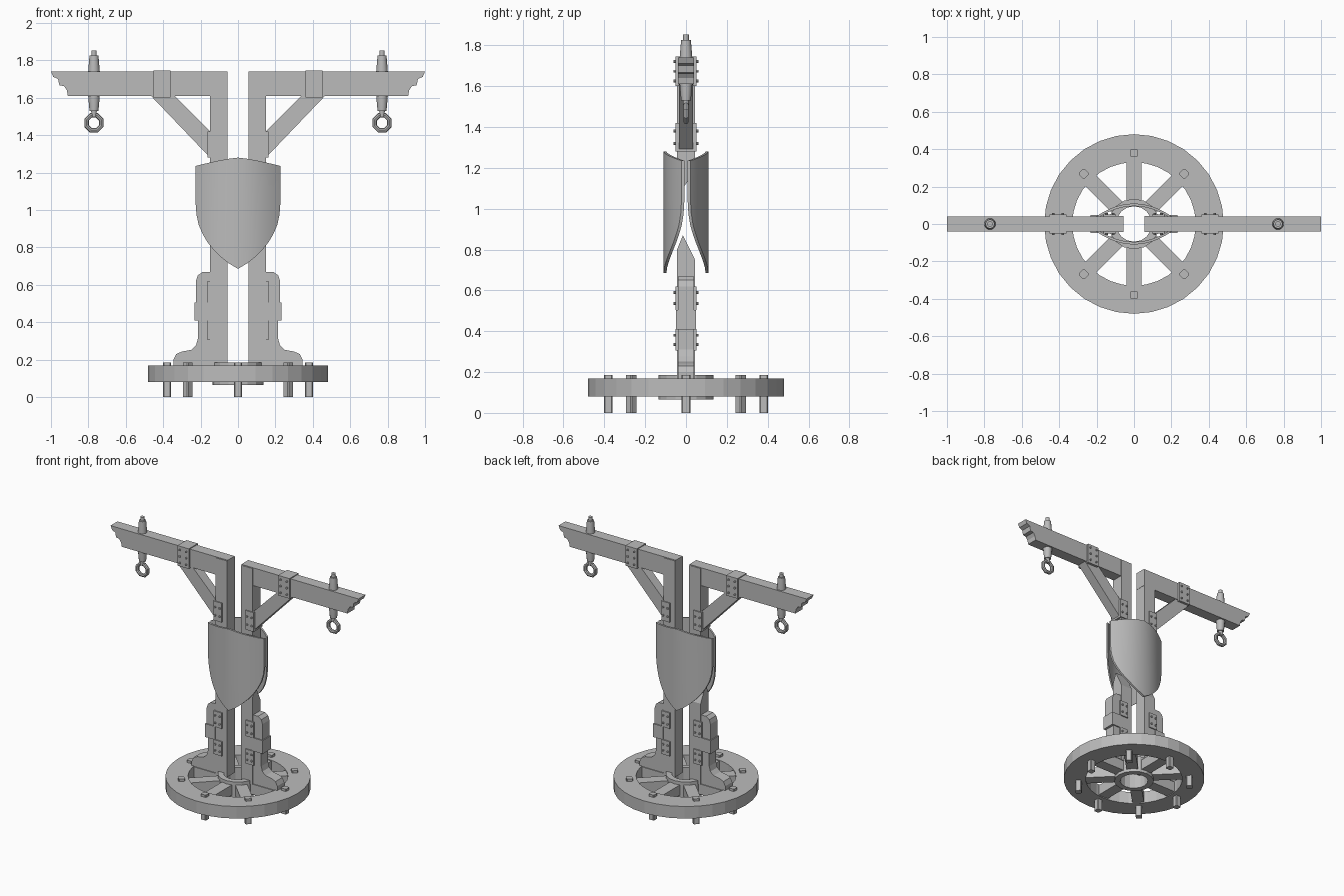
import bpy, bmesh, math
from mathutils import Matrix, Vector

if "Cube" in bpy.data.objects:
    bpy.data.objects.remove(bpy.data.objects["Cube"])

grey = bpy.data.materials.new("plain_grey")
grey.diffuse_color = (0.5, 0.5, 0.5, 1)
grey.use_nodes = True
grey.node_tree.nodes["Principled BSDF"].inputs["Base Color"].default_value = grey.diffuse_color


def finish(bm, name, smooth=False):
    bmesh.ops.recalc_face_normals(bm, faces=bm.faces)
    mesh = bpy.data.meshes.new(name)
    bm.to_mesh(mesh)
    bm.free()
    mesh.materials.append(grey)
    ob = bpy.data.objects.new(name, mesh)
    bpy.context.collection.objects.link(ob)
    if smooth:
        bpy.ops.object.select_all(action='DESELECT')
        ob.select_set(True)
        bpy.context.view_layer.objects.active = ob
        bpy.ops.object.shade_smooth_by_angle(angle=math.radians(35))
    return ob


def add_prism(bm, pts, depth):
    """Closed polygon of 3D points pushed along the depth vector."""
    a = [bm.verts.new(p) for p in pts]
    b = [bm.verts.new(Vector(p) + Vector(depth)) for p in pts]
    bm.faces.new(a)
    bm.faces.new(b[::-1])
    for i in range(len(a)):
        j = (i + 1) % len(a)
        bm.faces.new((a[i], a[j], b[j], b[i]))


def slab(name, pts, half, s=1):
    """Front outline (x, z), thick along y."""
    bm = bmesh.new()
    add_prism(bm, [(s * x, -half, z) for x, z in pts], (0, 2 * half, 0))
    return finish(bm, name)


def box(name, x0, x1, z0, z1, half, s):
    return slab(name, [(x0, z0), (x1, z0), (x1, z1), (x0, z1)], half, s)


def lathe(name, profile, n, loc=(0, 0, 0), closed=False, smooth=False):
    """Profile (r, z) turned about z; open profiles get end caps."""
    bm = bmesh.new()
    rings = [[bm.verts.new((loc[0] + r * math.cos(2 * math.pi * k / n),
                            loc[1] + r * math.sin(2 * math.pi * k / n), loc[2] + z))
              for k in range(n)] for r, z in profile]
    pairs = list(zip(rings, rings[1:])) + ([(rings[-1], rings[0])] if closed else [])
    for a, b in pairs:
        for k in range(n):
            bm.faces.new((a[k], a[(k + 1) % n], b[(k + 1) % n], b[k]))
    if not closed:
        bm.faces.new(rings[0])
        bm.faces.new(rings[-1])
    return finish(bm, name, smooth)


def rivets(name, xs, zs, y, s):
    """Small studs on the front and back of a plate."""
    bm = bmesh.new()
    for x in xs:
        for z in zs:
            for side in (-1, 1):
                m = Matrix.Translation((s * x, side * y, z)) @ Matrix.Rotation(math.pi / 2, 4, 'X')
                bmesh.ops.create_cone(bm, cap_ends=True, segments=8, radius1=0.007,
                                      radius2=0.007, depth=0.014, matrix=m)
    finish(bm, name)


# Base wheel: rim, hub, spokes and square pegs
lathe("wheel_rim", [(0.33, 0.08), (0.48, 0.08), (0.48, 0.168), (0.33, 0.168)], 32, closed=True)
lathe("wheel_hub", [(0.095, 0.065), (0.135, 0.065), (0.135, 0.185), (0.095, 0.185)], 16, closed=True)
spokes, pegs = bmesh.new(), bmesh.new()
for k in range(8):
    turn = Matrix.Rotation(k * math.pi / 4, 4, 'Z')
    bmesh.ops.create_cube(spokes, size=1, matrix=turn @ Matrix.Translation((0.23, 0, 0.124))
                          @ Matrix.Diagonal((0.25, 0.08, 0.075, 1)))
    bmesh.ops.create_cube(pegs, size=1, matrix=turn @ Matrix.Translation((0.38, 0, 0.0925))
                          @ Matrix.Diagonal((0.042, 0.042, 0.185, 1)))
upright = [e for e in pegs.edges if abs(e.verts[0].co.z - e.verts[1].co.z) > 0.1]
bmesh.ops.bevel(pegs, geom=upright, offset=0.005, segments=1, affect='EDGES')
finish(spokes, "wheel_spokes")
finish(pegs, "wheel_pegs")

BEAM = [(0.055, 1.61), (0.91, 1.61), (0.915, 1.64), (0.93, 1.662), (0.955, 1.667),
        (0.962, 1.70), (0.988, 1.712), (1.0, 1.74), (0.055, 1.74)]
FOOT = [(0.15, 0.165), (0.345, 0.165), (0.345, 0.20), (0.33, 0.23), (0.30, 0.243),
        (0.25, 0.252), (0.225, 0.275), (0.215, 0.31), (0.215, 0.42), (0.225, 0.50),
        (0.225, 0.62), (0.215, 0.65), (0.19, 0.668), (0.15, 0.668)]
LOWER = [(-0.044, 0.16), (0.044, 0.16), (0.044, 0.75), (-0.015, 0.87), (-0.044, 0.80)]
UPPER = [(-0.044, 1.17), (-0.015, 1.10), (0.02, 1.15), (0.044, 1.20), (0.044, 1.735), (-0.044, 1.735)]

for s, tag in ((-1, "left"), (1, "right")):
    # Split post with slanted broken ends hidden between the shields
    for part, prof in (("lower_post", LOWER), ("upper_post", UPPER)):
        bm = bmesh.new()
        add_prism(bm, [(s * 0.057, y, z) for y, z in prof], (s * 0.092, 0, 0))
        finish(bm, f"{part}_{tag}")
    # Arm, diagonal brace and foot support
    slab(f"arm_beam_{tag}", BEAM, 0.04, s)
    slab(f"brace_{tag}", [(0.14, 1.27), (0.47, 1.615), (0.345, 1.615), (0.14, 1.41)], 0.035, s)
    slab(f"foot_support_{tag}", FOOT, 0.04, s)
    # Riveted metal brackets and strap
    box(f"beam_bracket_{tag}", 0.36, 0.452, 1.60, 1.746, 0.052, s)
    rivets(f"beam_rivets_{tag}", (0.38, 0.432), (1.625, 1.673, 1.72), 0.053, s)
    box(f"brace_bracket_{tag}", 0.095, 0.162, 1.28, 1.42, 0.052, s)
    rivets(f"brace_rivets_{tag}", (0.11, 0.147), (1.32, 1.38), 0.053, s)
    box(f"foot_strap_{tag}", 0.15, 0.232, 0.408, 0.505, 0.048, s)
    for i, (z0, z1) in enumerate(((0.305, 0.41), (0.505, 0.62))):
        box(f"foot_plate_{tag}_{i}", 0.095, 0.162, z0, z1, 0.052, s)
        rivets(f"foot_rivets_{tag}_{i}", (0.11, 0.147), (z0 + 0.03, z1 - 0.03), 0.053, s)
    # Bolt through the arm, ending in an eight-sided ring
    lathe(f"arm_bolt_{tag}", [(0.013, 1.50), (0.015, 1.53), (0.024, 1.53), (0.031, 1.61),
                              (0.031, 1.74), (0.024, 1.825), (0.014, 1.825), (0.014, 1.852)],
          12, (s * 0.77, 0, 0), smooth=True)
    section = [(0.043 + 0.013 * math.cos(a * math.pi / 4), 0.013 * math.sin(a * math.pi / 4))
               for a in range(8)]
    ring = lathe(f"arm_ring_{tag}", section, 8, closed=True)
    ring.matrix_world = (Matrix.Translation((s * 0.77, 0, 1.466)) @ Matrix.Rotation(math.pi / 2, 4, 'X')
                         @ Matrix.Rotation(math.pi / 8, 4, 'Z'))

# Curved shields, front and back
EDGE = [(0, 0.685), (0.05, 0.715), (0.096, 0.752), (0.135, 0.792), (0.165, 0.83),
        (0.19, 0.873), (0.21, 0.92), (0.222, 0.975), (0.227, 1.04)]
for side, tag in ((-1, "front"), (1, "back")):
    bm = bmesh.new()
    loops = []
    for x, low in [(-x, z) for x, z in EDGE[:0:-1]] + EDGE:
        t = abs(x) / 0.227
        y = 0.11 - 0.088 * t ** 2
        top = 1.28 - 0.045 * t ** 1.3
        loops.append([bm.verts.new(p) for p in (
            (x, side * y, low), (x, side * y, top),
            (x, side * (y - 0.014), top), (x, side * (y - 0.014), low))])
    for a, b in zip(loops, loops[1:]):
        for k in range(4):
            bm.faces.new((a[k], a[(k + 1) % 4], b[(k + 1) % 4], b[k]))
    bm.faces.new(loops[0])
    bm.faces.new(loops[-1])
    finish(bm, f"shield_{tag}", True)
